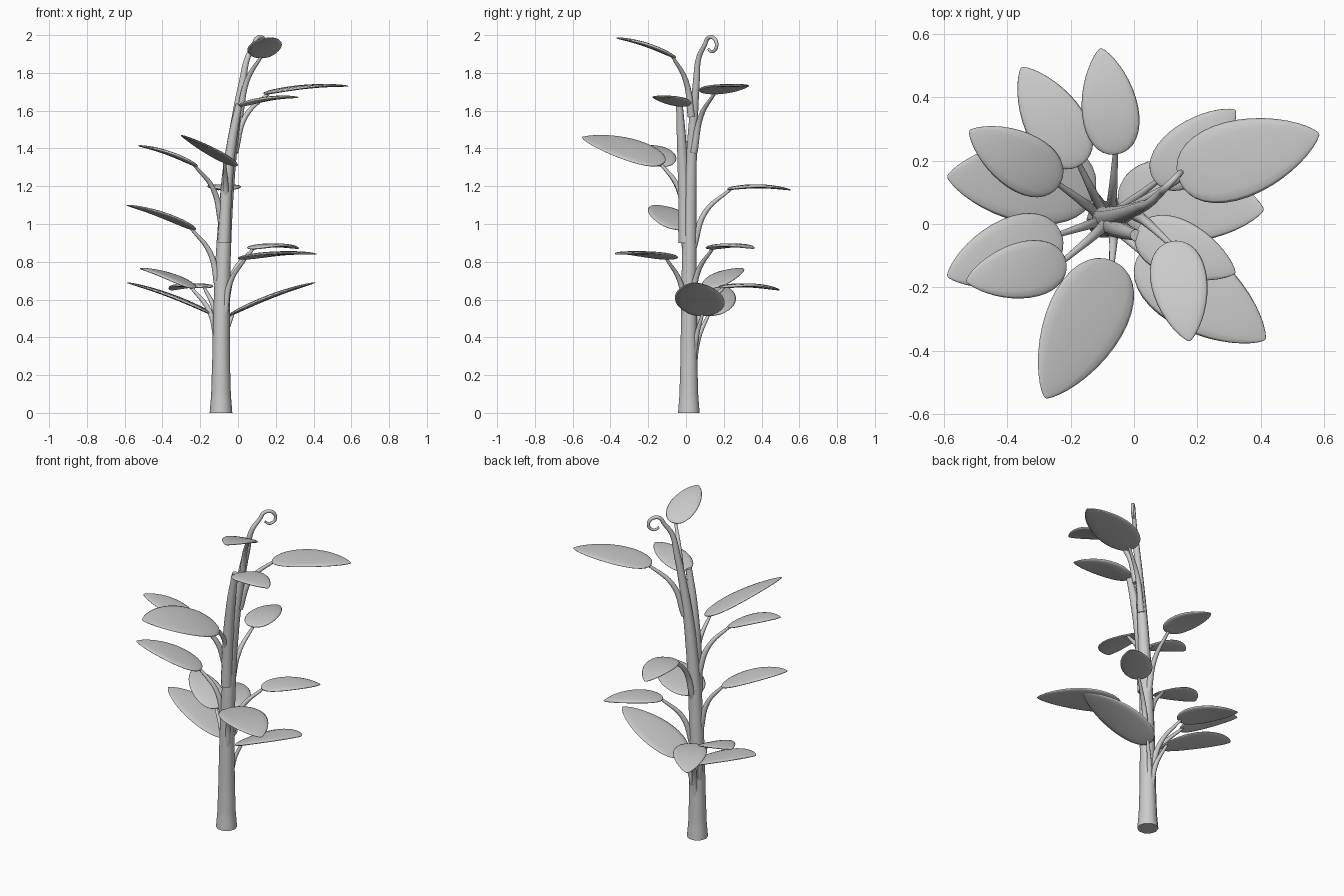
import bpy, bmesh, math
from mathutils import Vector

if "Cube" in bpy.data.objects:
    bpy.data.objects.remove(bpy.data.objects["Cube"])

UP = Vector((0, 0, 1))


def stem_at(z):
    """Centre of the leaning main stem at height z."""
    k = z / 1.9
    return Vector((-0.09 + 0.145 * k ** 3, 0.015 + 0.055 * k ** 4, z))


def stem_radius(z):
    """Main stem thickness: flared foot, thin top."""
    return 0.046 - 0.032 * (z / 1.9) ** 2 + 0.014 * math.exp(-z / 0.12)


def tube(name, pts):
    """Tapered round stem through (point, radius) pairs."""
    cu = bpy.data.curves.new(name, 'CURVE')
    cu.dimensions = '3D'
    cu.bevel_depth = 1.0
    cu.bevel_resolution = 3
    cu.resolution_u = 6
    cu.use_fill_caps = True
    sp = cu.splines.new('BEZIER')
    sp.bezier_points.add(len(pts) - 1)
    for bp, (co, r) in zip(sp.bezier_points, pts):
        bp.co = co
        bp.radius = r
        bp.handle_left_type = bp.handle_right_type = 'AUTO'
    ob = bpy.data.objects.new(name, cu)
    bpy.context.collection.objects.link(ob)


def leaf(name, base, tip, arch=0.017, roll=0.0, thick=0.011):
    """Thick pointed blade arching from base to tip."""
    axis = tip - base
    width = 0.53 * axis.length
    side = axis.cross(UP).normalized()
    side = (side + UP * roll).normalized()
    bm = bmesh.new()
    rings = []
    rows, seg = 18, 16
    peak = 0.375 ** 0.45 * 0.625 ** 0.75
    for i in range(rows + 1):
        t = 0.003 + 0.994 * (1 - math.cos(math.pi * i / rows)) / 2
        w = t ** 0.45 * (1 - t) ** 0.75 / peak
        c = base + axis * t + UP * arch * 4 * t * (1 - t)
        n = side.cross(axis + UP * arch * 4 * (1 - 2 * t)).normalized()
        ring = []
        for k in range(seg):
            a = 2 * math.pi * k / seg
            s = math.sin(a)
            h = math.copysign(abs(s) ** 0.7, s) * thick * w ** 0.6
            ring.append(bm.verts.new(c + side * math.cos(a) * w * width / 2 + n * h))
        rings.append(ring)
    for r0, r1 in zip(rings, rings[1:]):
        for k in range(seg):
            j = (k + 1) % seg
            bm.faces.new((r0[k], r0[j], r1[j], r1[k]))
    bm.faces.new(rings[0])
    bm.faces.new(rings[-1])
    bmesh.ops.recalc_face_normals(bm, faces=bm.faces)
    for f in bm.faces:
        f.smooth = True
    me = bpy.data.meshes.new(name)
    bm.to_mesh(me)
    bm.free()
    ob = bpy.data.objects.new(name, me)
    bpy.context.collection.objects.link(ob)


# main stem ending in a spiral tendril
path = [(stem_at(z), stem_radius(z)) for z in (0, 0.1, 0.3, 0.6, 0.9, 1.2, 1.4, 1.6, 1.75, 1.88)]
out = Vector((1, 1, 0)).normalized()
centre = stem_at(1.9) + out * 0.092 + UP * 0.045
for i in range(8):
    a = math.radians(175 - 45 * i)
    r = 0.05 - 0.003 * i
    path.append((centre + (out * math.cos(a) + UP * math.sin(a)) * r, 0.012 - 0.0007 * i))
tube("main_stem", path)

# blunt side stem running beside it
tube("side_stem", [
    ((-0.075, -0.005, 0.9), 0.034), ((-0.06, -0.012, 1.2), 0.031),
    ((-0.03, -0.024, 1.45), 0.025), ((0.005, -0.035, 1.635), 0.018)])

# leaves: base and tip
LEAVES = {
    "front_leaf": ((-0.06, -0.12, 1.32), (-0.28, -0.55, 1.46)),
    "upper_right_leaf": ((0.14, 0.145, 1.69), (0.585, 0.285, 1.73)),
    "back_right_leaf": ((0.07, 0.13, 0.87), (0.32, 0.36, 0.87)),
    "low_right_leaf": ((-0.05, 0.09, 0.515), (0.41, 0.045, 0.69)),
    "low_left_leaf": ((-0.12, 0.12, 0.515), (-0.59, 0.15, 0.69)),
    "back_left_leaf": ((-0.235, 0.125, 0.66), (-0.52, 0.295, 0.765)),
    "middle_left_leaf": ((-0.23, -0.03, 0.97), (-0.59, -0.165, 1.1)),
    "upper_left_leaf": ((-0.215, -0.12, 1.305), (-0.53, -0.18, 1.415)),
    "low_back_leaf": ((-0.17, 0.185, 0.665), (-0.355, 0.495, 0.65)),
    "middle_back_leaf": ((-0.055, 0.22, 1.185), (-0.105, 0.555, 1.18)),
    "side_stem_leaf": ((0.01, -0.02, 1.625), (0.32, -0.155, 1.67)),
    "top_leaf": ((0.12, -0.055, 1.88), (0.175, -0.37, 1.985)),
    "front_right_leaf": ((0.02, -0.09, 0.815), (0.415, -0.365, 0.84)),
}
for name, (base, tip) in LEAVES.items():
    base, tip = Vector(base), Vector(tip)
    leaf(name, base, tip, roll=0.35 if name == "front_leaf" else 0)
    if name == "side_stem_leaf":
        continue
    # stalk hugging the stem, then bending out to the leaf
    start = stem_at(base.z - 0.31)
    flat = base - start
    flat.z = 0
    start += flat.normalized() * 0.02
    mid = start.lerp(base, 0.36)
    mid.z = base.z - 0.12
    tube(name + "_stalk", [(start, 0.02), (mid, 0.014), (base.lerp(tip, 0.05), 0.008)])
